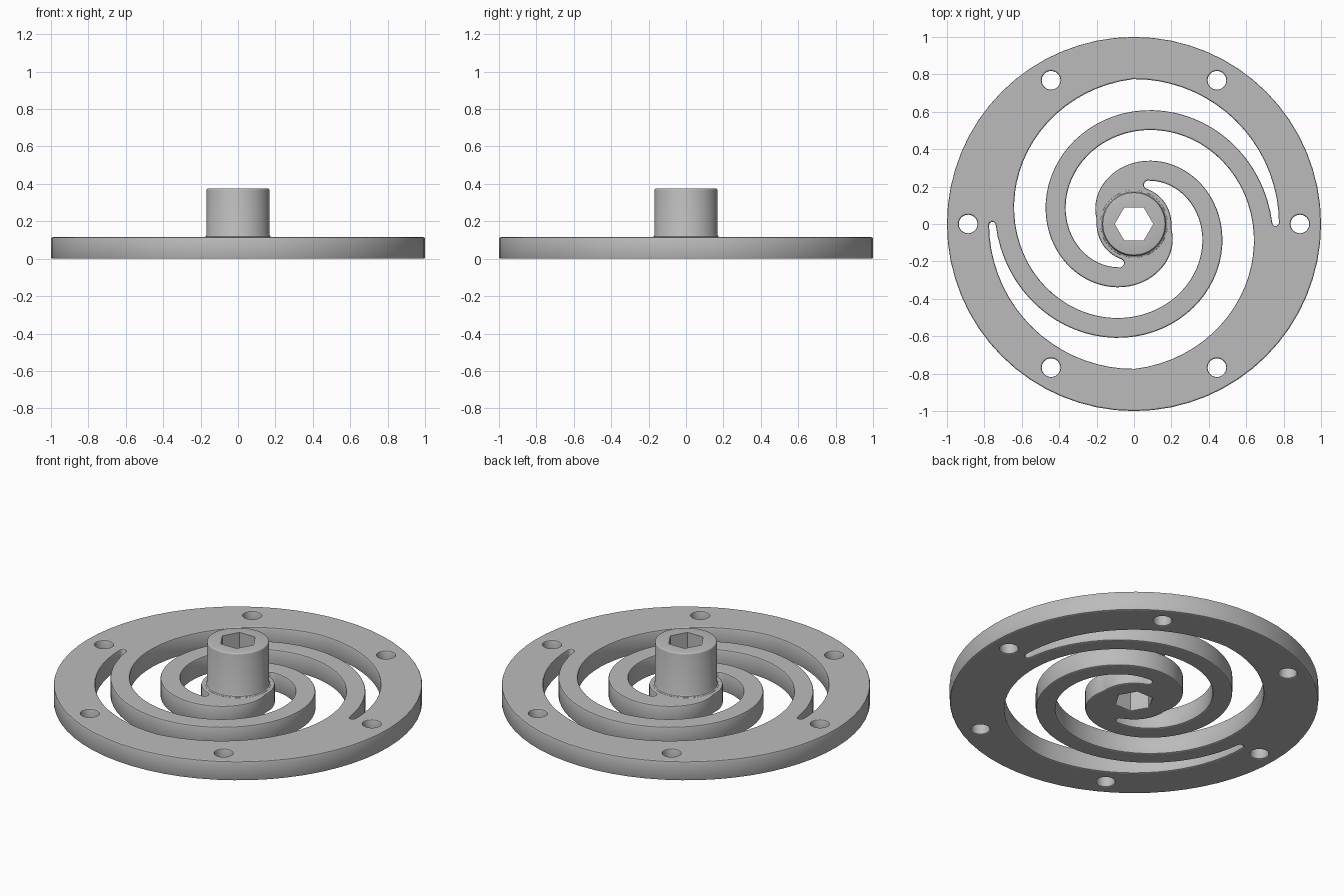
import bpy, bmesh
from math import sin, cos, radians, pi

cube = bpy.data.objects.get("Cube")
if cube:
    bpy.data.objects.remove(cube, do_unlink=True)

THICK = 0.115      # plate thickness
EDGE = 0.008       # edge rounding
HEX = 0.104        # hex socket corner radius
BOSS_R, BOSS_TOP = 0.168, 0.375

grey = bpy.data.materials.new("metal grey")
grey.use_nodes = True
grey.diffuse_color = (0.5, 0.5, 0.5, 1)
grey.node_tree.nodes["Principled BSDF"].inputs["Base Color"].default_value = (0.5, 0.5, 0.5, 1)


def polar(r, deg):
    return (r * cos(radians(deg)), r * sin(radians(deg)))


def circle(r, n, cx=0, cy=0):
    return [(cx + r * cos(2 * pi * i / n), cy + r * sin(2 * pi * i / n)) for i in range(n)]


# Walls of a spiral slot: radius against turn in degrees
def outer_wall(t):
    return 0.775 - 0.14 * max(0, t - 90) / 90


def inner_wall(t):
    return max(0.2, 0.74 - 0.1375 * t / 90)


def slot(turn):
    start, end, steps = 0.5, 430, 86
    ts = [start + (end - start) * i / steps for i in range(steps + 1)]

    def cap(t, way):
        mid = (outer_wall(t) + inner_wall(t)) / 2
        half = (outer_wall(t) - inner_wall(t)) / 2
        pts = []
        for a in range(30, 180, 30):
            r = mid + half * cos(radians(a))
            side = way * half * sin(radians(a)) / r
            pts.append(polar(r, t + side * 180 / pi + turn))
        return pts

    return ([polar(outer_wall(t), t + turn) for t in ts] + cap(end, 1)
            + [polar(inner_wall(t), t + turn) for t in reversed(ts)]
            + cap(start, -1)[::-1])


def finish(ob):
    ob.data.materials.clear()
    ob.data.materials.append(grey)
    bpy.ops.object.select_all(action='DESELECT')
    ob.select_set(True)
    bpy.context.view_layer.objects.active = ob
    bpy.ops.object.shade_smooth_by_angle(angle=radians(35))


# Spiral plate: filled outline with slots, bolt holes and socket
outlines = [circle(1, 64), slot(0), slot(180), circle(HEX, 6)]
outlines += [circle(0.05, 24, *polar(0.887, k * 60)) for k in range(6)]
curve = bpy.data.curves.new("plate_outline", 'CURVE')
curve.dimensions = '2D'
curve.fill_mode = 'BOTH'
curve.extrude = THICK / 2 - EDGE
curve.bevel_depth = EDGE
curve.bevel_resolution = 1
curve.offset = -EDGE
for pts in outlines:
    spline = curve.splines.new('POLY')
    spline.points.add(len(pts) - 1)
    for p, (x, y) in zip(spline.points, pts):
        p.co = (x, y, 0, 1)
    spline.use_cyclic_u = True
plate = bpy.data.objects.new("spiral_plate", curve)
bpy.context.collection.objects.link(plate)
bpy.ops.object.select_all(action='DESELECT')
plate.select_set(True)
bpy.context.view_layer.objects.active = plate
bpy.ops.object.convert(target='MESH')
plate = bpy.context.object
plate.location.z = THICK / 2
finish(plate)


# Hub boss: lathed wall with fillets, closing onto a hexagonal socket
N = 48


def hex_radius(deg):
    return (HEX - 0.001) * cos(pi / 6) / cos(radians(deg % 60 - 30))


rows = [(BOSS_R + 0.014, THICK - 0.004), (BOSS_R + 0.012, THICK + 0.001),
        (BOSS_R + 0.004, THICK + 0.004), (BOSS_R, THICK + 0.012)]
rows += [(BOSS_R - EDGE * (1 - cos(radians(a))), BOSS_TOP - EDGE * (1 - sin(radians(a))))
         for a in (0, 30, 60, 90)]
rows += [(None, BOSS_TOP), (None, 0.02)]     # None marks the socket wall
bm = bmesh.new()
rings = []
for r, z in rows:
    ring = []
    for i in range(N):
        deg = 360 * i / N
        x, y = polar(hex_radius(deg) if r is None else r, deg)
        ring.append(bm.verts.new((x, y, z)))
    rings.append(ring)
for low, high in zip(rings, rings[1:]):
    for i in range(N):
        j = (i + 1) % N
        bm.faces.new((low[i], low[j], high[j], high[i]))
mesh = bpy.data.meshes.new("hub_boss")
bm.to_mesh(mesh)
bm.free()
boss = bpy.data.objects.new("hub_boss", mesh)
bpy.context.collection.objects.link(boss)
finish(boss)
